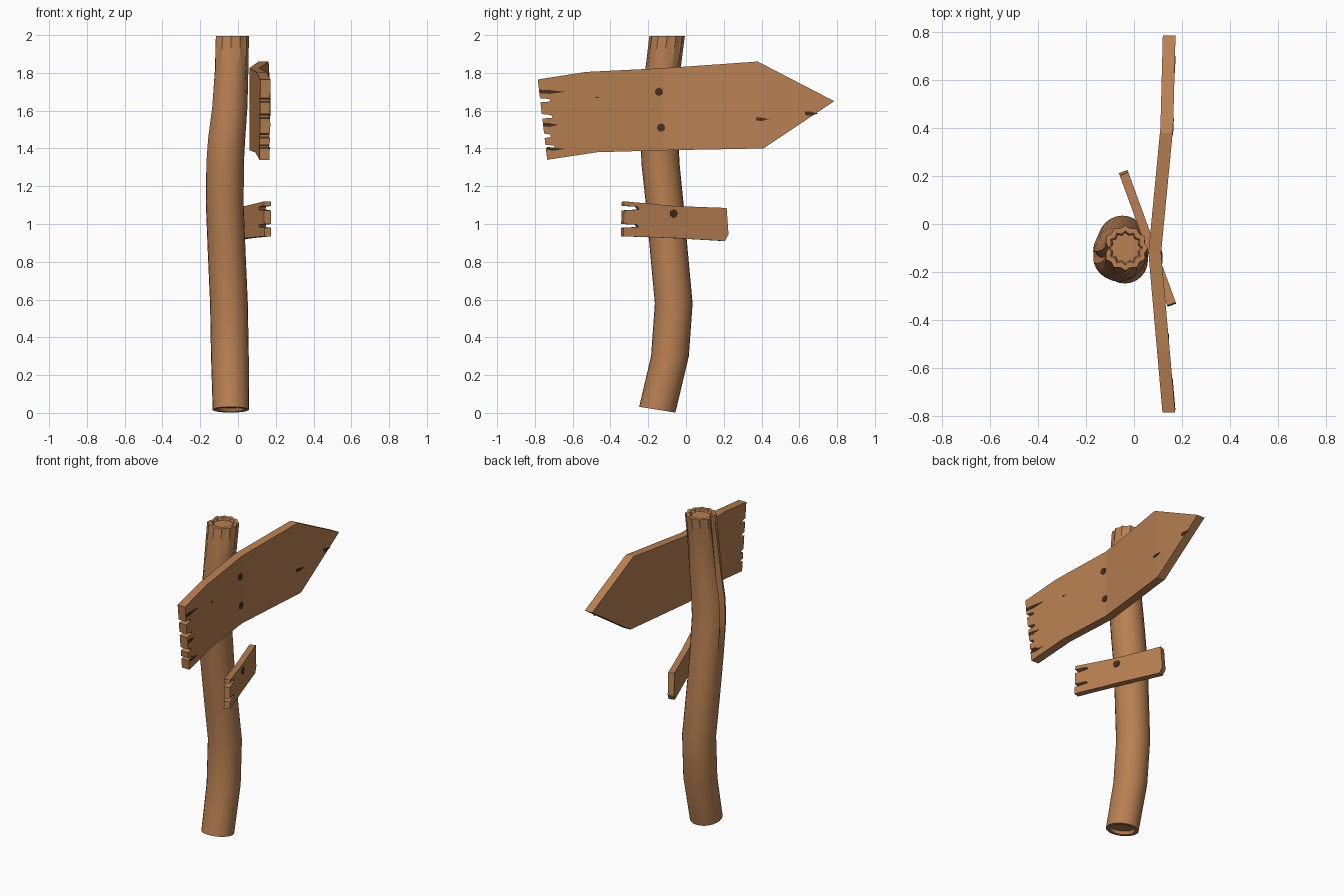
import bpy
import bmesh
from math import sin, cos, pi, radians, atan
from mathutils import Vector

cube = bpy.data.objects.get("Cube")
if cube:
    bpy.data.objects.remove(cube, do_unlink=True)


def make_material(name, rgb):
    mat = bpy.data.materials.new(name)
    mat.use_nodes = True
    color = (*rgb, 1.0)
    mat.diffuse_color = color
    mat.node_tree.nodes["Principled BSDF"].inputs["Base Color"].default_value = color
    return mat


wood = make_material("warm brown wood", (0.48, 0.215, 0.085))
dark = make_material("dark brown", (0.06, 0.03, 0.014))


def finish(bm, name, mat, smooth=False):
    bmesh.ops.recalc_face_normals(bm, faces=bm.faces[:])
    mesh = bpy.data.meshes.new(name)
    bm.to_mesh(mesh)
    bm.free()
    mesh.materials.append(mat)
    obj = bpy.data.objects.new(name, mesh)
    bpy.context.collection.objects.link(obj)
    if smooth:
        bpy.ops.object.select_all(action='DESELECT')
        obj.select_set(True)
        bpy.context.view_layer.objects.active = obj
        bpy.ops.object.shade_smooth_by_angle(angle=radians(32))
    return obj


# Crooked post: centre x, centre y, height, radius
SIDES = 24
path = [(-0.038, -0.152, 0.017, 0.096), (-0.043, -0.085, 0.3, 0.1),
        (-0.048, -0.065, 0.58, 0.1), (-0.06, -0.09, 0.85, 0.1),
        (-0.07, -0.112, 1.1, 0.1), (-0.07, -0.135, 1.32, 0.101),
        (-0.062, -0.14, 1.45, 0.1), (-0.045, -0.135, 1.62, 0.095),
        (-0.038, -0.122, 1.82, 0.093), (-0.036, -0.1, 1.995, 0.094)]


def post_ring(bm, x, y, z, r, tilt=0.0):
    # Weathering grooves deepen towards the top, with one long split on the right side
    groove = max(0.0, (z - 1.6) / 0.4) * 0.011
    split = 0.024 if z > 1.3 else 0.0
    verts = []
    for i in range(SIDES):
        a = 2 * pi * i / SIDES
        rad = r - (groove if i % 2 else 0.0)
        if i == SIDES // 2 and r > 0.08:
            rad -= split
        verts.append(bm.verts.new((x + rad * cos(a), y + rad * sin(a),
                                   z - tilt * rad * sin(a))))
    return verts


def bridge(bm, low, high):
    for i in range(SIDES):
        j = (i + 1) % SIDES
        bm.faces.new((low[i], low[j], high[j], high[i]))


bm = bmesh.new()
rings = []
bx, by, bz, br = path[0]
tx, ty, tz, tr = path[-1]
# Hollowed underside, shaft, then hollowed top
for scale, lift in ((0.7, 0.02), (0.78, 0.0)):
    rings.append(post_ring(bm, bx, by, bz + lift, br * scale, 0.16))
for k, (x, y, z, r) in enumerate(path):
    rings.append(post_ring(bm, x, y, z, r, 0.16 if k == 0 else 0.0))
for scale, drop in ((0.76, 0.0), (0.68, 0.014)):
    rings.append(post_ring(bm, tx, ty, tz - drop, tr * scale))
for low, high in zip(rings, rings[1:]):
    bridge(bm, low, high)
bm.faces.new(rings[0])
bm.faces.new(rings[-1])
finish(bm, "post", wood, smooth=True)


def sign_bend(y):
    # Inner face of the large sign, folded around the post
    if y < -0.12:
        return 0.06 + (-0.12 - y) * 0.088
    if y < 0.4:
        return 0.06 + (y + 0.12) * 0.096
    return 0.11 + (y - 0.4) * 0.026


SLOPE = 0.364


def plank_bend(y):
    return 0.036 - SLOPE * (y + 0.06)


def board(name, outline, bend, start, end, mat, skew=0.0, cuts=()):
    """Flat outline in y and z, thickened along x and bent."""
    bm = bmesh.new()
    face = bm.faces.new([bm.verts.new((start, y, z)) for y, z in outline])
    grown = bmesh.ops.extrude_face_region(bm, geom=[face])["geom"]
    for v in grown:
        if isinstance(v, bmesh.types.BMVert):
            v.co.x = end
    for y in cuts:
        bmesh.ops.bisect_plane(bm, geom=bm.verts[:] + bm.edges[:] + bm.faces[:],
                               plane_co=(0, y, 0), plane_no=(0, 1, 0))
    for v in bm.verts:
        depth, y = v.co.x, v.co.y
        v.co.x = bend(y) + depth
        v.co.y = y + skew * depth
    return finish(bm, name, mat)


def notched_edge(top, bottom, notches):
    """Left edge from bottom to top with tapered slots cut inwards."""
    def edge_y(z):
        t = (z - bottom[1]) / (top[1] - bottom[1])
        return bottom[0] + t * (top[0] - bottom[0])
    pts = [bottom]
    for z, depth, half in notches:
        pts += [(edge_y(z - half), z - half),
                (edge_y(z) + depth, z - half * 0.6),
                (edge_y(z) + depth * 0.9, z + half * 0.6),
                (edge_y(z + half), z + half)]
    return pts + [top]


# Large arrow sign
sign_edge = notched_edge((-0.785, 1.765), (-0.735, 1.34),
                         [(1.41, 0.05, 0.009), (1.467, 0.035, 0.012),
                          (1.57, 0.055, 0.012), (1.655, 0.055, 0.011)])
sign_outline = sign_edge + [(-0.53, 1.805), (-0.12, 1.825), (0.38, 1.86),
                            (0.785, 1.65), (0.41, 1.4), (-0.12, 1.39), (-0.47, 1.38)]
board("arrow_sign", sign_outline, sign_bend, 0.0, 0.053, wood, cuts=(-0.12, 0.4))

# Small plank
plank_edge = notched_edge((-0.34, 1.12), (-0.345, 0.935),
                          [(0.99, 0.08, 0.01), (1.084, 0.08, 0.012)])
plank_outline = plank_edge + [(-0.07, 1.095), (0.202, 1.085),
                              (0.212, 0.945), (0.193, 0.91), (-0.07, 0.925)]
board("small_plank", plank_outline, plank_bend, 0.0, 0.036, wood, skew=SLOPE)

# Cracks in the arrow sign: start y, end y, height, half width
cracks = [(-0.775, -0.64, 1.7, 0.011), (-0.755, -0.675, 1.525, 0.011),
          (-0.735, -0.64, 1.398, 0.009), (0.37, 0.44, 1.555, 0.01),
          (0.63, 0.7, 1.585, 0.012), (-0.48, -0.455, 1.67, 0.004)]
for n, (y0, y1, z, w) in enumerate(cracks):
    mid = y0 + (y1 - y0) * 0.4
    shape = [(y0, z - w * 0.7), (mid, z - w), (y1, z), (mid, z + w * 0.8), (y0, z + w)]
    board(f"sign_crack_{n}", shape, sign_bend, 0.05, 0.055, dark)


def nail(name, location, angle):
    bpy.ops.mesh.primitive_cylinder_add(vertices=8, radius=0.022, depth=0.009,
                                        location=location, rotation=(0, pi / 2, angle))
    obj = bpy.context.object
    obj.name = name
    obj.data.materials.append(dark)


# Nail heads
nail("upper_sign_nail", (0.114, -0.143, 1.7), 0)
nail("lower_sign_nail", (0.113, -0.132, 1.51), 0)
face_y = -0.065
nail("plank_nail", (plank_bend(face_y) + 0.041, face_y, 1.055), atan(SLOPE))
